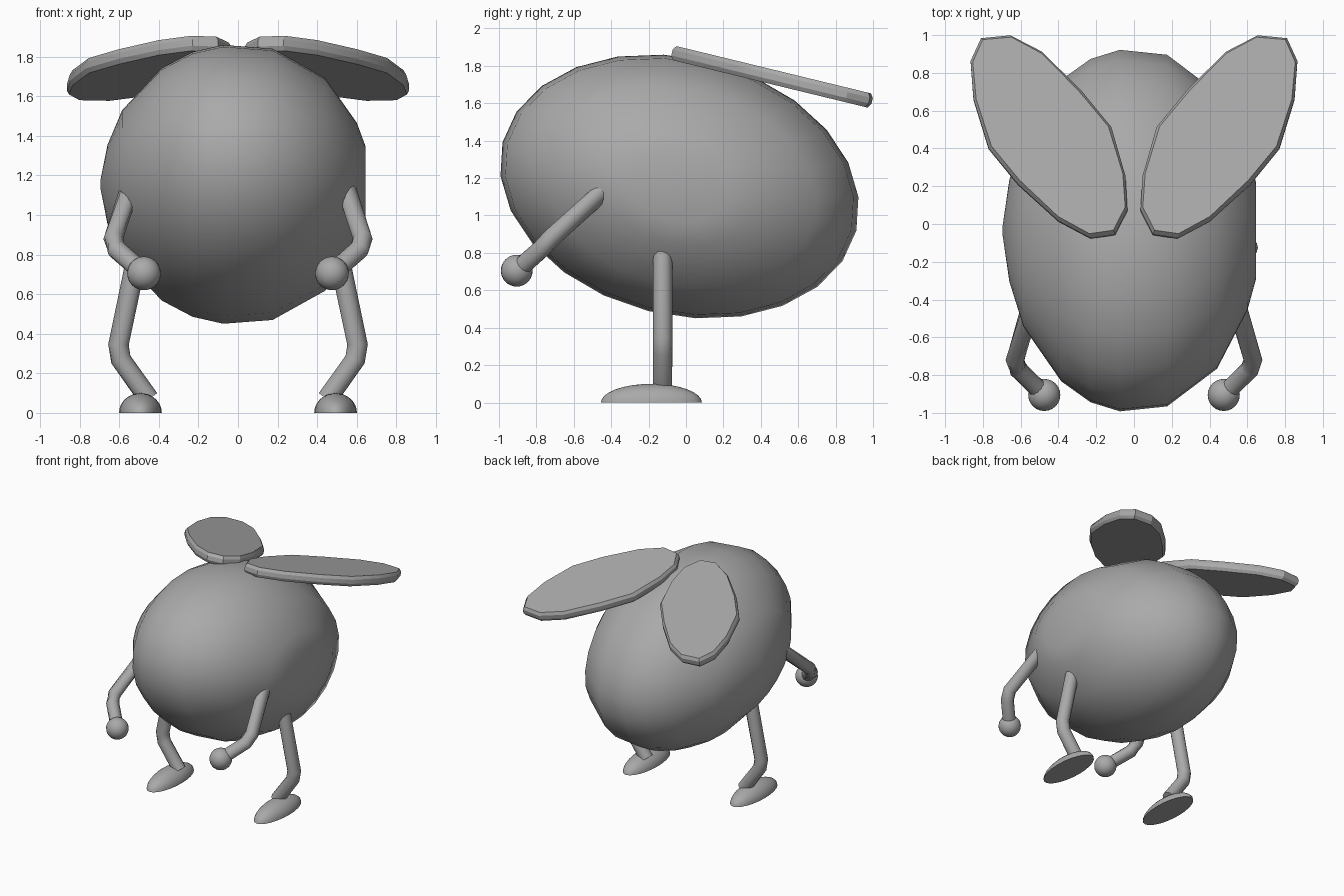
import bpy, bmesh, math
from mathutils import Vector, Matrix

if "Cube" in bpy.data.objects:
    bpy.data.objects.remove(bpy.data.objects["Cube"])

grey = bpy.data.materials.new("plain_grey")
grey.diffuse_color = (0.4, 0.4, 0.4, 1)
grey.use_nodes = True
grey.node_tree.nodes["Principled BSDF"].inputs["Base Color"].default_value = grey.diffuse_color


def finish(name, bm, angle=None):
    bmesh.ops.recalc_face_normals(bm, faces=bm.faces)
    for f in bm.faces:
        f.smooth = True
    me = bpy.data.meshes.new(name)
    bm.to_mesh(me)
    bm.free()
    me.materials.append(grey)
    ob = bpy.data.objects.new(name, me)
    bpy.context.collection.objects.link(ob)
    if angle:
        bpy.ops.object.select_all(action='DESELECT')
        ob.select_set(True)
        bpy.context.view_layer.objects.active = ob
        bpy.ops.object.shade_smooth_by_angle(angle=math.radians(angle))
    return ob


def loft(bm, rings):
    """Skin a list of point loops and cap both ends."""
    loops = [[bm.verts.new(p) for p in r] for r in rings]
    n = len(loops[0])
    for a, b in zip(loops, loops[1:]):
        for i in range(n):
            j = (i + 1) % n
            bm.faces.new((a[i], a[j], b[j], b[i]))
    bm.faces.new(loops[0])
    bm.faces.new(loops[-1])


# Body: rings along x, stretched front to back and tilted down at the back
profile = [(-.695, .03), (-.66, .28), (-.585, .53), (-.385, .83), (-.23, .945),
           (-.075, .995), (.175, .968), (.44, .76), (.6, .44), (.645, .27)]
tilt = Matrix.Translation((0, -.035, 1.155)) @ Matrix.Rotation(math.radians(-14), 4, 'X')
SIDES = 24
bm = bmesh.new()
loft(bm, [[tilt @ Vector((x, .98 * r * math.cos(k * math.tau / SIDES),
                          .69 * r * math.sin(k * math.tau / SIDES)))
           for k in range(SIDES)] for x, r in profile])
finish("body", bm)

# Wings: flat bevelled slabs sloping down to the back
outline = [(.035, .07), (.10, -.055), (.23, -.075), (.4, .015), (.615, .21),
           (.77, .4), (.85, .66), (.865, .86), (.81, .98), (.655, .995),
           (.49, .91), (.285, .71), (.12, .51), (.045, .25)]
mid = Vector((.45, .46))
slope = .243
normal = Vector((0, slope, 1)).normalized()


def wing(name, s):
    bm = bmesh.new()
    rings = []
    for off, inset in ((.039, .016), (.016, 0), (-.016, 0), (-.039, .016)):
        ring = []
        for p in outline:
            q = Vector(p)
            q -= (q - mid).normalized() * inset
            ring.append(Vector((s * q.x, q.y, 1.853 - slope * q.y)) + normal * off)
        rings.append(ring)
    loft(bm, rings)
    finish(name, bm, 25)


# Limbs: round tubes following a short path
def tube(name, path, radius, s, n=12):
    pts = [Vector((s * x, y, z)) for x, y, z in path]
    dirs = [(b - a).normalized() for a, b in zip(pts, pts[1:])]
    rings = []
    for i, p in enumerate(pts):
        d0, d1 = dirs[max(i - 1, 0)], dirs[min(i, len(dirs) - 1)]
        t = (d0 + d1).normalized()
        u = t.cross(Vector((0, 1, .3))).normalized()
        v = t.cross(u)
        rings.append([p + radius * (u * math.cos(k * math.tau / n) + v * math.sin(k * math.tau / n))
                      for k in range(n)])
    bm = bmesh.new()
    loft(bm, rings)
    finish(name, bm, 40)


def hand(name, s):
    bm = bmesh.new()
    bmesh.ops.create_uvsphere(bm, u_segments=24, v_segments=16, radius=.085,
                              matrix=Matrix.Translation((s * .475, -.905, .705)))
    finish(name, bm)


# Feet: half ellipsoids with a flat sole
def foot(name, s):
    bm = bmesh.new()
    bmesh.ops.create_uvsphere(bm, u_segments=24, v_segments=16, radius=1)
    geom = bm.verts[:] + bm.edges[:] + bm.faces[:]
    bmesh.ops.bisect_plane(bm, geom=geom, dist=1e-4, plane_co=(0, 0, 0),
                           plane_no=(0, 0, -1), clear_outer=True)
    bmesh.ops.holes_fill(bm, edges=[e for e in bm.edges if e.is_boundary], sides=0)
    bm.transform(Matrix.Translation((s * .493, -.185, 0)) @ Matrix.Diagonal((.108, .27, .1, 1)))
    finish(name, bm, 40)


for side, s in (("right", 1), ("left", -1)):
    wing(side + "_wing", s)
    tube(side + "_leg", [(.45, -.125, .07), (.592, -.125, .27), (.604, -.125, .345),
                         (.5, -.125, .84)], .052, s)
    foot(side + "_foot", s)
    tube(side + "_arm", [(.475, -.905, .705), (.612, -.77, .825), (.63, -.72, .88),
                         (.545, -.43, 1.14)], .05, s)
    hand(side + "_hand", s)
